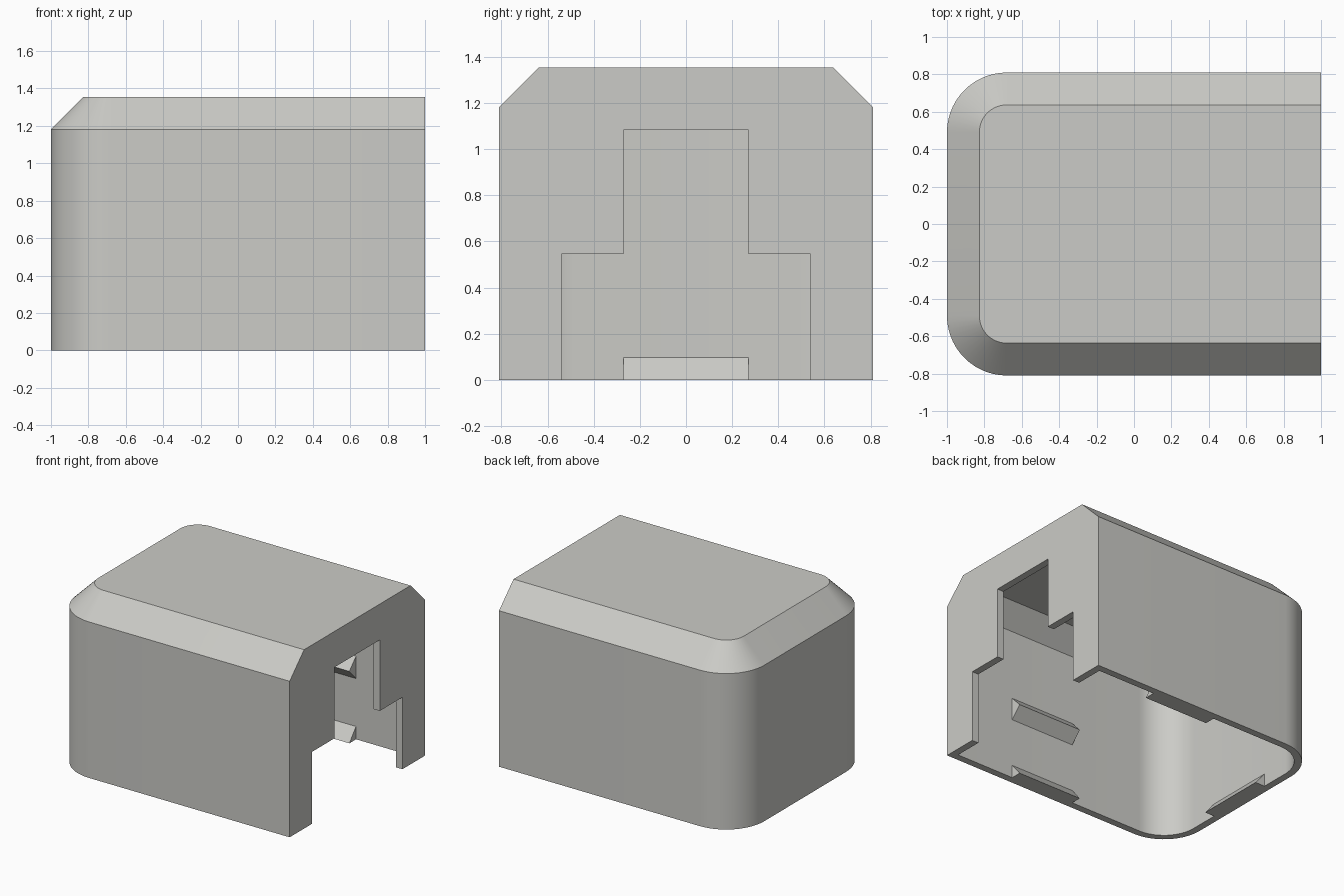
import bpy, bmesh, math

if "Cube" in bpy.data.objects:
    bpy.data.objects.remove(bpy.data.objects["Cube"])

HALF_W, HEIGHT, WALL, RADIUS, CHAMFER = 0.81, 1.355, 0.054, 0.32, 0.173

plastic = bpy.data.materials.new("light_grey_plastic")
plastic.diffuse_color = (0.60, 0.60, 0.57, 1)
plastic.use_nodes = True
plastic.node_tree.nodes["Principled BSDF"].inputs["Base Color"].default_value = plastic.diffuse_color


def add_mesh(name, bm):
    bmesh.ops.recalc_face_normals(bm, faces=bm.faces)
    mesh = bpy.data.meshes.new(name)
    bm.to_mesh(mesh)
    bm.free()
    mesh.materials.append(plastic)
    obj = bpy.data.objects.new(name, mesh)
    bpy.context.collection.objects.link(obj)
    return obj


def outline(inset, front_x, steps=14):
    """Plan shape: square at the open end, two rounded corners at the other."""
    w, r = HALF_W - inset, RADIUS - inset
    pts = [(front_x, -w), (front_x, w)]
    for start, cy in ((90, HALF_W - RADIUS), (180, RADIUS - HALF_W)):
        for i in range(steps + 1):
            a = math.radians(start + 90 * i / steps)
            pts.append((-1 + RADIUS + r * math.cos(a), cy + r * math.sin(a)))
    return pts


def loft(name, levels, front_x):
    """Closed solid through outlines given as (z, inset)."""
    bm = bmesh.new()
    rings = [[bm.verts.new((x, y, z)) for x, y in outline(d, front_x)]
             for z, d in levels]
    for a, b in zip(rings, rings[1:]):
        for i in range(len(a)):
            j = (i + 1) % len(a)
            bm.faces.new((a[i], a[j], b[j], b[i]))
    bm.faces.new(rings[0])
    bm.faces.new(rings[-1])
    return add_mesh(name, bm)


def prism(name, pts, offset):
    """Extrude a 3D polygon along an offset."""
    bm = bmesh.new()
    face = bm.faces.new([bm.verts.new(p) for p in pts])
    ext = bmesh.ops.extrude_face_region(bm, geom=[face])["geom"]
    bmesh.ops.translate(bm, vec=offset,
                        verts=[v for v in ext if isinstance(v, bmesh.types.BMVert)])
    return add_mesh(name, bm)


# Outer cover with chamfered top
cover = loft("cover", [(0, 0), (HEIGHT - CHAMFER, 0), (HEIGHT, CHAMFER)], 1)

# Cavity, open at the bottom, keeping an even wall thickness
slant = WALL * (math.sqrt(2) - 1)
cavity = loft("cavity_cutter", [(-0.1, WALL), (HEIGHT - CHAMFER - slant, WALL),
                                (HEIGHT - WALL, CHAMFER + slant)], 1 - WALL)

# Stepped doorway in the flat end wall
half = [(0.54, -0.1), (0.54, 0.545), (0.27, 0.545), (0.27, 1.083)]
profile = half + [(-y, z) for y, z in reversed(half)]
doorway = prism("doorway_cutter", [(0.8, y, z) for y, z in profile], (0.4, 0, 0))

bpy.context.view_layer.objects.active = cover
for cutter in (cavity, doorway):
    mod = cover.modifiers.new("cut", "BOOLEAN")
    mod.operation, mod.solver, mod.object = "DIFFERENCE", "EXACT", cutter
    bpy.ops.object.modifier_apply(modifier=mod.name)
    bpy.data.objects.remove(cutter)

bpy.ops.object.select_all(action="DESELECT")
cover.select_set(True)
bpy.ops.object.shade_smooth_by_angle(angle=math.radians(30))

# Wedge clips inside: (distance into the room, height)
low_wedge = [(0, 0), (0.08, 0), (0, 0.097)]
mid_wedge = [(0, 0.46), (0.08, 0.545), (0, 0.63)]
inner = HALF_W - WALL
for side, label in ((-1, "front"), (1, "back")):
    for wedge, level in ((low_wedge, "low"), (mid_wedge, "mid")):
        prism(f"{label}_{level}_clip",
              [(0.46, side * (inner - p), z) for p, z in wedge], (-0.54, 0, 0))
prism("end_clip", [(-1 + WALL + p, -0.27, z) for p, z in low_wedge], (0, 0.54, 0))
